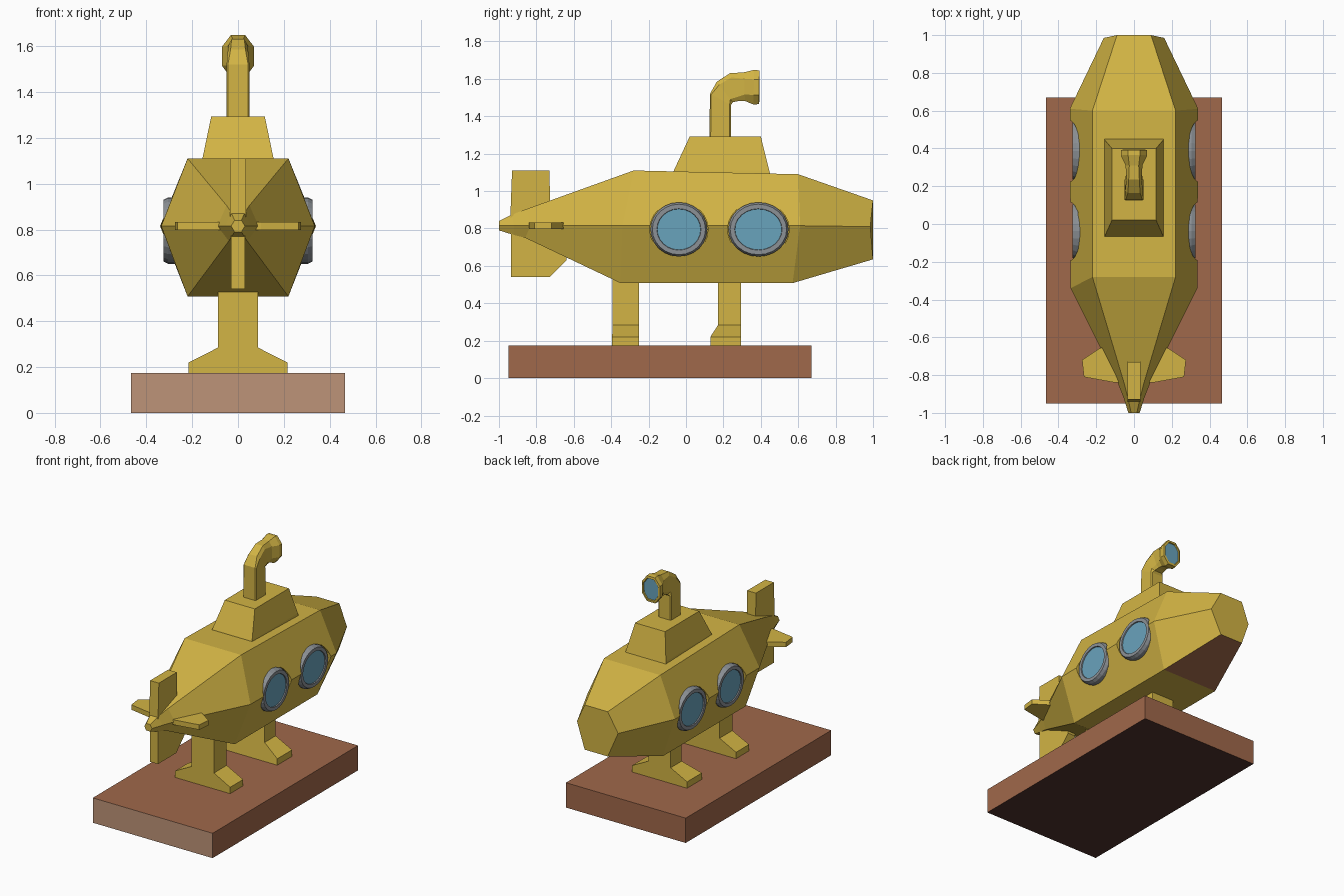
import bpy, bmesh
from math import sin, cos, pi
from mathutils import Vector

if "Cube" in bpy.data.objects:
    bpy.data.objects.remove(bpy.data.objects["Cube"])


def material(name, r, g, b):
    m = bpy.data.materials.new(name)
    m.diffuse_color = (r, g, b, 1)
    m.use_nodes = True
    m.node_tree.nodes["Principled BSDF"].inputs["Base Color"].default_value = m.diffuse_color
    return m


gold = material("gold_yellow", 0.645, 0.456, 0.058)
brown = material("wood_brown", 0.352, 0.138, 0.069)
tan = material("light_wood", 0.515, 0.296, 0.188)
dark = material("dark_wood", 0.08, 0.032, 0.026)
glass = material("blue_glass", 0.141, 0.366, 0.503)
grey = material("rim_grey", 0.262, 0.283, 0.305)


def loft(name, rings, mats, rule=None):
    """Skin a row of equal-sized point rings and cap both ends."""
    bm = bmesh.new()
    vs = [[bm.verts.new(p) for p in ring] for ring in rings]
    n = len(rings[0])
    for a, b in zip(vs, vs[1:]):
        for i in range(n):
            j = (i + 1) % n
            bm.faces.new((a[i], a[j], b[j], b[i]))
    bm.faces.new(vs[0])
    bm.faces.new(vs[-1])
    bmesh.ops.recalc_face_normals(bm, faces=bm.faces)
    if rule:
        for f in bm.faces:
            f.material_index = rule(f.normal, f.calc_center_median())
    me = bpy.data.meshes.new(name)
    bm.to_mesh(me)
    bm.free()
    for m in mats:
        me.materials.append(m)
    ob = bpy.data.objects.new(name, me)
    bpy.context.collection.objects.link(ob)
    return ob


def rect(x, y0, y1, z):
    return [(-x, y0, z), (x, y0, z), (x, y1, z), (-x, y1, z)]


# Wooden base: lighter front end, dark underside
loft("base", [rect(0.467, -0.95, 0.67, 0), rect(0.467, -0.95, 0.67, 0.175)],
     [brown, tan, dark],
     lambda n, c: 1 if n.y < -0.9 else 2 if n.z < -0.9 else 0)


# Six-sided hull: (y, x, z) of the top, side and bottom corners
def hexagon(top, side, bottom):
    half = [(x, y, z) for y, x, z in (top, side, bottom)]
    return half + [(-x, y, z) for x, y, z in reversed(half)]


hull = loft("hull", [
    hexagon((-1.0, 0.015, 0.84), (-1.0, 0.03, 0.815), (-1.0, 0.015, 0.79)),
    hexagon((-0.93, 0.03, 0.875), (-0.92, 0.055, 0.815), (-0.92, 0.03, 0.765)),
    hexagon((-0.85, 0.05, 0.905), (-0.83, 0.09, 0.815), (-0.86, 0.04, 0.75)),
    hexagon((-0.28, 0.22, 1.11), (-0.34, 0.335, 0.815), (-0.35, 0.22, 0.508)),
    hexagon((0.6, 0.22, 1.09), (0.61, 0.34, 0.815), (0.57, 0.22, 0.508)),
    hexagon((1.0, 0.09, 0.95), (0.985, 0.16, 0.81), (1.0, 0.09, 0.635)),
], [gold, brown], lambda n, c: 1 if c.y > 0.7 and n.z < -0.8 else 0)


# Portholes, set in round recesses cut from the hull
def disc(x, y, ry, rz, n=24):
    return [(x, y + ry * cos(2 * pi * i / n), 0.795 + rz * sin(2 * pi * i / n))
            for i in range(n)]


for s, side in ((1, "right"), (-1, "left")):
    for y, r, place in ((-0.038, 0.152, "rear"), (0.387, 0.161, "fore")):
        cutter = loft("recess_cutter", [disc(s * x, y, r + 0.004, 0.149) for x in (0.295, 0.5)], [gold])
        mod = hull.modifiers.new("recess", 'BOOLEAN')
        mod.object = cutter
        mod.operation = 'DIFFERENCE'
        mod.solver = 'EXACT'
        bpy.context.view_layer.objects.active = hull
        bpy.ops.object.modifier_apply(modifier=mod.name)
        bpy.data.objects.remove(cutter)
        shape = ((0.2, 0), (0.305, 0), (0.325, 0.01), (0.325, 0.034), (0.318, 0.036))
        loft(f"porthole_{side}_{place}",
             [disc(s * x, y, r - d, 0.145 - d) for x, d in shape],
             [grey, glass],
             lambda n, c, y=y: 1 if abs(n.x) > 0.99 and abs(c.x) > 0.3
             and abs(c.y - y) < 0.02 and abs(c.z - 0.795) < 0.02 else 0)

# Conning tower
loft("tower", [rect(0.158, -0.07, 0.45, 1.09), rect(0.155, -0.065, 0.445, 1.11),
               rect(0.117, 0.02, 0.4, 1.292)], [gold])


# Periscope: chamfered section swept round the bend; each row joins the
# outer and inner points (y, z) with a half width
def section(yo, zo, yi, zi, w, c=0.3):
    o, i = Vector((0, yo, zo)), Vector((0, yi, zi))
    X = Vector((w, 0, 0))
    pts = ((-1 + c, 0), (1 - c, 0), (1, c / 2), (1, 1 - c / 2),
           (1 - c, 1), (-1 + c, 1), (-1, 1 - c / 2), (-1, c / 2))
    return [o.lerp(i, t) + X * k for k, t in pts]


loft("periscope", [
    section(0.125, 1.28, 0.24, 1.28, 0.05, 0.12),
    section(0.128, 1.52, 0.24, 1.46, 0.05, 0.12),
    section(0.165, 1.585, 0.25, 1.475, 0.046),
    section(0.235, 1.63, 0.285, 1.482, 0.04),
    section(0.31, 1.635, 0.315, 1.482, 0.045, 0.45),
    section(0.365, 1.648, 0.36, 1.463, 0.07, 0.55),
    section(0.392, 1.645, 0.39, 1.465, 0.07, 0.55),
    section(0.394, 1.63, 0.392, 1.48, 0.058, 0.55),
    section(0.387, 1.627, 0.386, 1.483, 0.055, 0.55),
], [gold, glass], lambda n, c: 1 if n.y > 0.9 and c.y < 0.39 and c.y > 0.38 else 0)

# Upright tail fins, profiles in (y, z)
for name, t, prof in (
        ("upper_fin", 0.034, ((-0.94, 0.84), (-0.93, 1.11), (-0.73, 1.11), (-0.725, 0.84))),
        ("lower_fin", 0.03, ((-0.935, 0.8), (-0.935, 0.54), (-0.73, 0.54), (-0.64, 0.63), (-0.64, 0.8)))):
    loft(name, [[(x, y, z) for y, z in prof] for x in (-t, t)], [gold])

# Level tail fins, profile in (x, y)
for s, side in ((1, "right"), (-1, "left")):
    prof = ((0.02, -0.84), (0.1, -0.84), (0.265, -0.81), (0.275, -0.72), (0.185, -0.66), (0.02, -0.6))
    loft(f"side_fin_{side}", [[(s * x, y, z) for x, y in prof] for z in (0.797, 0.832)], [gold])

# Stand legs with flared feet; the foot may reach further out than the column
half = ((0.215, 0.17), (0.215, 0.22), (0.087, 0.285), (0.087, 0.53))
for name, foot, col, y1 in (("front_leg", -0.395, -0.392, -0.25), ("back_leg", 0.13, 0.172, 0.295)):
    prof = list(half) + [(-x, z) for x, z in reversed(half)]
    loft(name, [[(x, foot if z < 0.25 else col, z) for x, z in prof],
                [(x, y1, z) for x, z in prof]], [gold])
